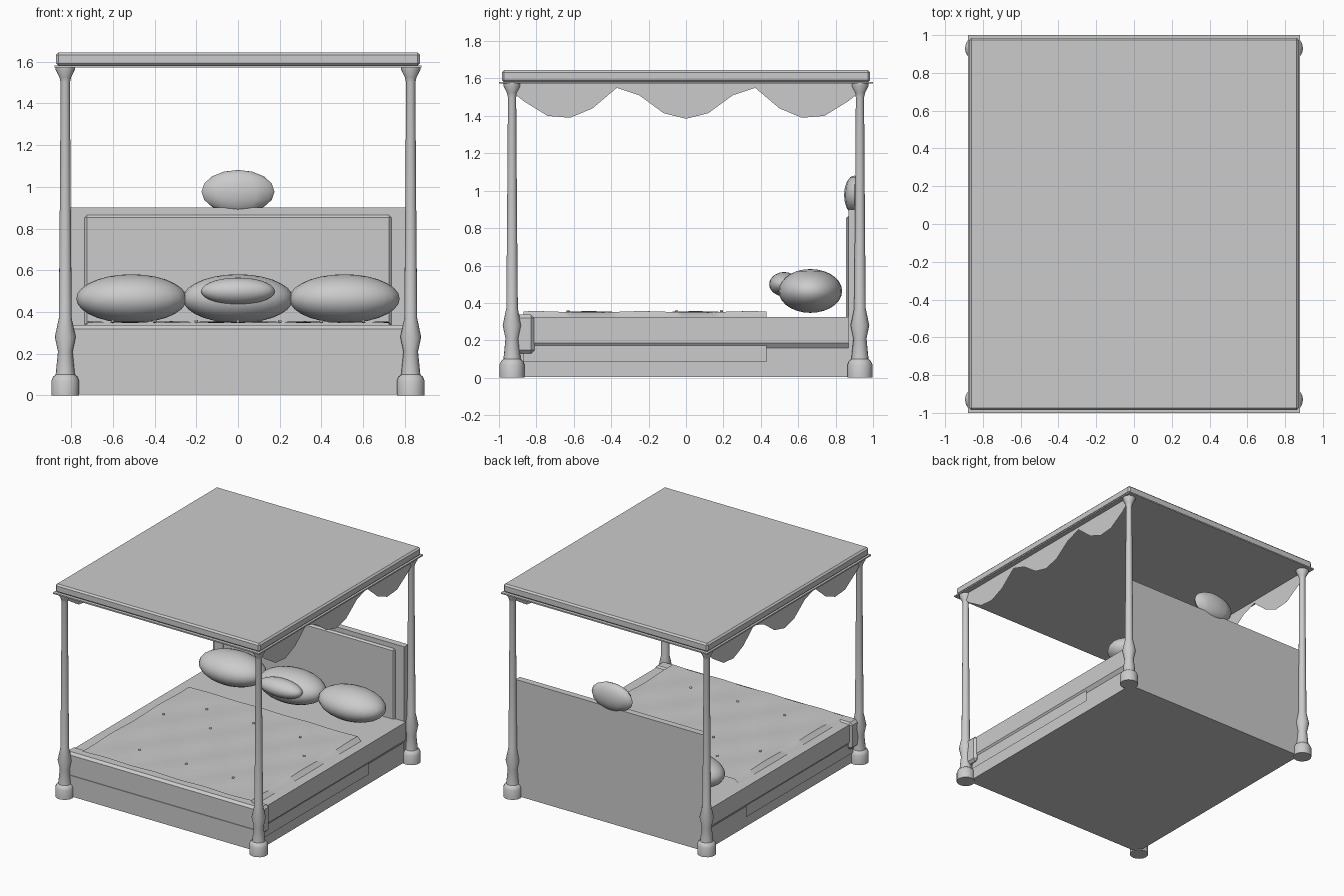
import bpy, bmesh, math
from mathutils import Matrix

cube = bpy.data.objects.get("Cube")
if cube:
    bpy.data.objects.remove(cube, do_unlink=True)

grey = bpy.data.materials.new("light_grey")
grey.use_nodes = True
COLOUR = (0.6, 0.6, 0.6, 1)
grey.diffuse_color = COLOUR
grey.node_tree.nodes["Principled BSDF"].inputs["Base Color"].default_value = COLOUR


def finish(name, bm, smooth=False):
    bmesh.ops.recalc_face_normals(bm, faces=bm.faces)
    mesh = bpy.data.meshes.new(name)
    bm.to_mesh(mesh)
    bm.free()
    mesh.materials.append(grey)
    obj = bpy.data.objects.new(name, mesh)
    bpy.context.collection.objects.link(obj)
    if smooth:
        bpy.ops.object.select_all(action='DESELECT')
        obj.select_set(True)
        bpy.context.view_layer.objects.active = obj
        bpy.ops.object.shade_smooth_by_angle(angle=math.radians(40))
    return obj


def box(name, half_x, y0, y1, z0, z1, bevel=0.0):
    """Box centred on x, optionally with chamfered edges."""
    bm = bmesh.new()
    place = Matrix.Translation((0, (y0 + y1) / 2, (z0 + z1) / 2))
    size = Matrix.Diagonal((2 * half_x, y1 - y0, z1 - z0, 1))
    bmesh.ops.create_cube(bm, size=1, matrix=place @ size)
    if bevel:
        bmesh.ops.bevel(bm, geom=bm.edges[:], offset=bevel, segments=1, affect='EDGES')
    return finish(name, bm)


def ellipsoid(name, centre, radii, segments=24, rings=14):
    bm = bmesh.new()
    bmesh.ops.create_uvsphere(bm, u_segments=segments, v_segments=rings, radius=1,
                              matrix=Matrix.Translation(centre) @ Matrix.Diagonal((*radii, 1)))
    return finish(name, bm, True)


def extrude_y(name, outline, y0, y1):
    """Prism from an (x, z) outline running along y."""
    bm = bmesh.new()
    face = bm.faces.new([bm.verts.new((x, y0, z)) for x, z in outline])
    moved = bmesh.ops.extrude_face_region(bm, geom=[face])["geom"]
    verts = [v for v in moved if isinstance(v, bmesh.types.BMVert)]
    bmesh.ops.translate(bm, verts=verts, vec=(0, y1 - y0, 0))
    return finish(name, bm)


# Turned corner posts
POST = [(0.067, 0), (0.067, 0.07), (0.058, 0.09), (0.046, 0.1), (0.035, 0.21),
        (0.05, 0.28), (0.031, 0.37), (0.027, 0.8), (0.022, 1.5), (0.028, 1.525),
        (0.046, 1.56), (0.046, 1.577)]


def post(name, cx, cy, sides=16):
    bm = bmesh.new()
    loops = []
    for r, z in POST:
        loops.append([bm.verts.new((cx + r * math.cos(math.tau * i / sides),
                                    cy + r * math.sin(math.tau * i / sides), z))
                      for i in range(sides)])
    for low, high in zip(loops, loops[1:]):
        for i in range(sides):
            j = (i + 1) % sides
            bm.faces.new((low[i], low[j], high[j], high[i]))
    bm.faces.new(loops[0])
    bm.faces.new(loops[-1])
    finish(name, bm, True)


# Scalloped side curtain, half outline mirrored along y
SCALLOP = [(0, 1.385), (0.12, 1.415), (0.25, 1.51), (0.37, 1.55), (0.5, 1.44),
           (0.62, 1.39), (0.74, 1.4), (0.87, 1.48), (0.985, 1.577)]


def valance(name, x):
    bm = bmesh.new()
    outline = [(-y, z) for y, z in SCALLOP[:0:-1]] + SCALLOP
    rows = [(bm.verts.new((x, y, z)), bm.verts.new((x, y, 1.58))) for y, z in outline]
    for (a, b), (c, d) in zip(rows, rows[1:]):
        bm.faces.new((a, c, d, b))
    finish(name, bm)


for side, sx in (("right", -1), ("left", 1)):
    for end, sy in (("front", -1), ("back", 1)):
        post(f"{end}_{side}_post", sx * 0.828, sy * 0.93)
    valance(f"{side}_valance", sx * 0.84)

# Canopy
box("canopy_plate", 0.88, -1, 1, 1.572, 1.582)
box("canopy_top", 0.873, -0.985, 0.985, 1.58, 1.645, 0.012)

# Frame
box("base", 0.805, -0.92, 0.92, 0.005, 0.165)
extrude_y("mattress", [(-0.805, 0.16), (0.805, 0.16), (0.825, 0.187), (0.825, 0.325),
                       (-0.825, 0.325), (-0.825, 0.187)], -0.85, 0.87)
box("footboard", 0.84, -0.915, -0.81, 0.13, 0.337, 0.018)
box("headboard", 0.81, 0.87, 0.92, 0.1, 0.9)
box("headboard_panel", 0.735, 0.855, 0.885, 0.3, 0.865, 0.012)
ellipsoid("headboard_ornament", (0, 0.9, 0.977), (0.175, 0.055, 0.104), 12, 8)


# Blanket: rippled top that dips into the mattress and hangs below it
def blanket():
    bm = bmesh.new()
    nx, ny = 40, 26
    rows = []
    for j in range(ny + 1):
        y = -0.87 + 1.3 * j / ny
        row = []
        for i in range(nx + 1):
            x = -0.72 + 1.44 * i / nx
            ripple = 0.004 * math.sin(x * 15) * math.sin(y * 11 + 1)
            row.append(bm.verts.new((x, y, 0.352 + ripple)))
        for sx in (-1, 1):
            skirt = [bm.verts.new((sx * x, y, z))
                     for x, z in ((0.76, 0.315), (0.815, 0.28), (0.815, 0.085))]
            row = row + skirt if sx > 0 else skirt[::-1] + row
        rows.append(row)
    for a, b in zip(rows, rows[1:]):
        for i in range(len(a) - 1):
            bm.faces.new((a[i], a[i + 1], b[i + 1], b[i]))
    finish("blanket", bm, True)


blanket()

# Blanket buttons in staggered rows
for y, columns in ((-0.63, (-0.4, 0, 0.4)), (-0.05, (-0.6, -0.2, 0.2, 0.6)),
                   (0.19, (-0.4, 0, 0.4))):
    for x in columns:
        ellipsoid("blanket_button", (x, y, 0.354), (0.009, 0.009, 0.008), 8, 6)

# Pillows
for side, x in (("right", -0.51), ("middle", 0), ("left", 0.51)):
    ellipsoid(f"{side}_pillow", (x, 0.665, 0.464), (0.265, 0.17, 0.117))
ellipsoid("small_pillow", (0, 0.525, 0.5), (0.177, 0.08, 0.065))
